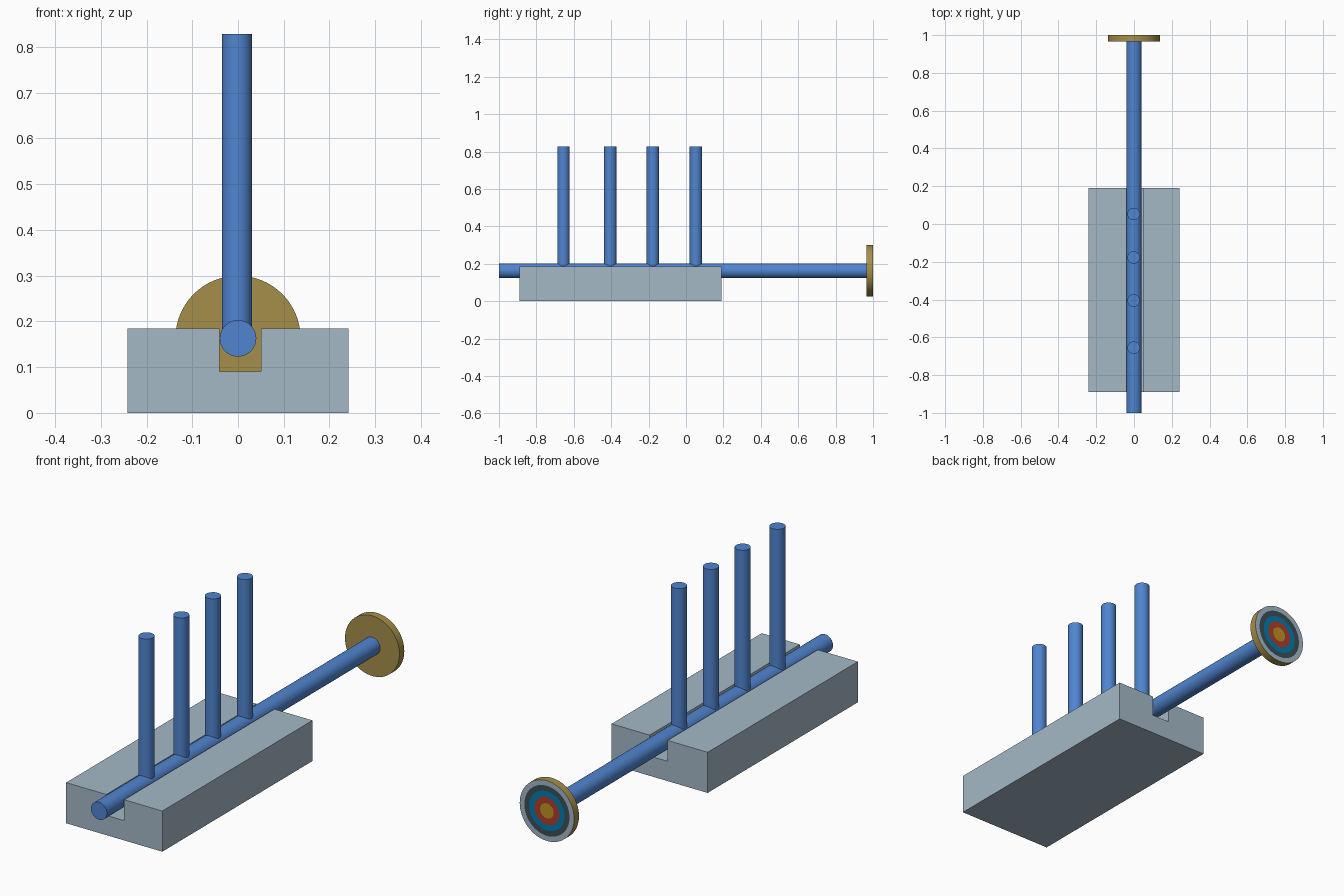
import bpy, bmesh, math
from mathutils import Matrix

if "Cube" in bpy.data.objects:
    bpy.data.objects.remove(bpy.data.objects["Cube"])


def srgb(r, g, b):
    def lin(c):
        c /= 255
        return c / 12.92 if c <= 0.04045 else ((c + 0.055) / 1.055) ** 2.4
    return (lin(r), lin(g), lin(b), 1)


def material(name, rgb):
    m = bpy.data.materials.new(name)
    m.diffuse_color = srgb(*rgb)
    m.use_nodes = True
    m.node_tree.nodes["Principled BSDF"].inputs["Base Color"].default_value = m.diffuse_color
    return m


GREY = material("pale blue grey", (164, 185, 198))
BLUE = material("rod blue", (80, 133, 208))
BRASS = material("brass", (165, 143, 74))
GOLD = material("bullseye gold", (190, 145, 35))
RED = material("ring red", (172, 62, 42))
CYAN = material("ring blue", (0, 124, 176))
DARK = material("ring charcoal", (62, 78, 85))


def finish(name, bm, mats, smooth=False):
    bmesh.ops.recalc_face_normals(bm, faces=bm.faces[:])
    mesh = bpy.data.meshes.new(name)
    bm.to_mesh(mesh)
    bm.free()
    for m in mats:
        mesh.materials.append(m)
    ob = bpy.data.objects.new(name, mesh)
    bpy.context.collection.objects.link(ob)
    if smooth:
        bpy.ops.object.select_all(action='DESELECT')
        ob.select_set(True)
        bpy.context.view_layer.objects.active = ob
        bpy.ops.object.shade_smooth_by_angle(angle=math.radians(30))
    return ob


def cylinder(name, radius, length, matrix, mat):
    bm = bmesh.new()
    bmesh.ops.create_cone(bm, cap_ends=True, segments=48, radius1=radius,
                          radius2=radius, depth=length, matrix=matrix)
    return finish(name, bm, [mat], True)


AXIS_Z = 0.163   # height of the rod and target centre
ALONG_Y = Matrix.Rotation(math.pi / 2, 4, 'X')

# Base block: channel profile extruded along y
profile = [(-0.242, 0), (0.242, 0), (0.242, 0.185), (0.05, 0.185),
           (0.05, 0.09), (-0.04, 0.09), (-0.04, 0.185), (-0.242, 0.185)]
bm = bmesh.new()
face = bm.faces.new([bm.verts.new((x, -0.89, z)) for x, z in profile])
ext = bmesh.ops.extrude_face_region(bm, geom=[face])
bmesh.ops.translate(bm, vec=(0, 1.08, 0),
                    verts=[v for v in ext["geom"] if isinstance(v, bmesh.types.BMVert)])
finish("channel_base", bm, [GREY])

# Long rod lying in the channel
cylinder("long_rod", 0.04, 1.97, Matrix.Translation((0, -0.015, AXIS_Z)) @ ALONG_Y, BLUE)

# Upright posts standing on the rod
for i, y in enumerate((-0.655, -0.405, -0.177, 0.053)):
    cylinder(f"post_{i + 1}", 0.033, 0.658, Matrix.Translation((-0.002, y, 0.499)), BLUE)

# Target disc: turned profile, (radius, y) with the rings on its back face
SEG = 64
R = 0.137
turned = [(R, 0.965), (R, 1.0)] + [(R * f, 1.0) for f in (0.83, 0.65, 0.46, 0.25)]
bm = bmesh.new()
loops = [[bm.verts.new((r * math.cos(2 * math.pi * k / SEG), y,
                        AXIS_Z + r * math.sin(2 * math.pi * k / SEG)))
          for k in range(SEG)] for r, y in turned]
bm.faces.new(loops[0])
for i in range(len(loops) - 1):
    a, b = loops[i], loops[i + 1]
    for k in range(SEG):
        n = (k + 1) % SEG
        bm.faces.new((a[k], a[n], b[n], b[k])).material_index = i
bm.faces.new(loops[-1]).material_index = 5
finish("target_disc", bm, [BRASS, GREY, DARK, CYAN, RED, GOLD], True)
